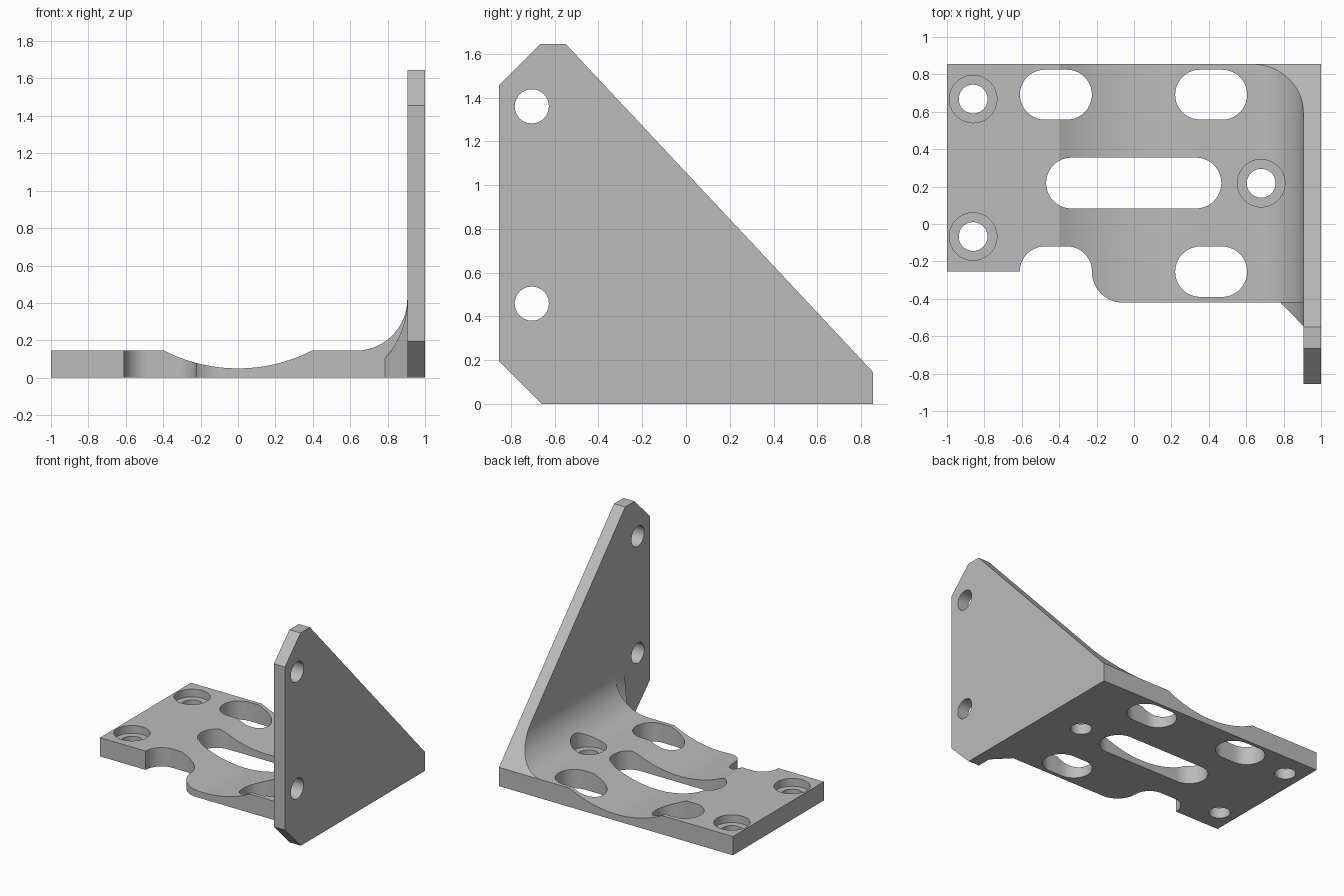
import bpy, bmesh
from math import radians, cos, sin, sqrt, asin, degrees
from mathutils import Vector

cube = bpy.data.objects.get("Cube")
if cube:
    bpy.data.objects.remove(cube)

grey = bpy.data.materials.new("plain grey")
grey.use_nodes = True
grey.diffuse_color = (0.5, 0.5, 0.5, 1)
grey.node_tree.nodes["Principled BSDF"].inputs["Base Color"].default_value = (0.5, 0.5, 0.5, 1)


def arc(cx, cy, r, a0, a1, n=20):
    """Points on a circular arc, angles in degrees."""
    angles = [radians(a0 + (a1 - a0) * i / n) for i in range(n + 1)]
    return [(cx + r * cos(a), cy + r * sin(a)) for a in angles]


def prism(name, outline, axis, lo, hi):
    """Extrude a 2D outline along an axis."""
    place = {"x": lambda p, q, d: (d, p, q),
             "y": lambda p, q, d: (p, d, q),
             "z": lambda p, q, d: (p, q, d)}[axis]
    bm = bmesh.new()
    face = bm.faces.new([bm.verts.new(place(p, q, lo)) for p, q in outline])
    grown = bmesh.ops.extrude_face_region(bm, geom=[face])["geom"]
    moved = [v for v in grown if isinstance(v, bmesh.types.BMVert)]
    bmesh.ops.translate(bm, verts=moved, vec=Vector(place(0, 0, hi - lo)))
    bmesh.ops.recalc_face_normals(bm, faces=bm.faces)
    mesh = bpy.data.meshes.new(name)
    bm.to_mesh(mesh)
    bm.free()
    mesh.materials.append(grey)
    obj = bpy.data.objects.new(name, mesh)
    bpy.context.collection.objects.link(obj)
    return obj


def combine(target, other, operation):
    """Apply a boolean and discard the second solid."""
    mod = target.modifiers.new("boolean", "BOOLEAN")
    mod.operation, mod.object, mod.solver = operation, other, "EXACT"
    bpy.context.view_layer.objects.active = target
    bpy.ops.object.modifier_apply(modifier=mod.name)
    bpy.data.objects.remove(other)


def cut(target, outline, axis, lo, hi):
    combine(target, prism("cutter", outline, axis, lo, hi), "DIFFERENCE")


def circle(cx, cy, r):
    return arc(cx, cy, r, 0, 360, 48)[:-1]


def slot(x0, x1, y0, y1):
    r, cy = (y1 - y0) / 2, (y0 + y1) / 2
    return arc(x1 - r, cy, r, -90, 90) + arc(x0 + r, cy, r, 90, 270)


FRONT, BACK, TOP, WALL = -0.42, 0.855, 0.145, 0.905

# Base plate with a shallow dip and a fillet rising to the wall
half, depth = 0.395, 0.095
R = (half ** 2 + depth ** 2) / (2 * depth)
spread = degrees(asin(half / R))
profile = [(-1, 0), (-1, TOP)]
profile += arc(0, TOP - depth + R, R, 270 - spread, 270 + spread, 40)
profile += arc(WALL - 0.275, TOP + 0.275, 0.275, 270, 360, 32)
profile += [(0.95, TOP + 0.275), (0.95, 0)]
bracket = prism("angle_bracket", profile, "y", FRONT, BACK)

# Fillet trimmed to the slope of the wall
run, rise = 1.405, 1.5
slope = [(BACK + 0.045, TOP - 0.045 * rise / run), (BACK + 0.045, 1),
         (BACK - (1 - TOP) * run / rise, 1)]
cut(bracket, slope, "x", 0.5, 1.1)

# Stepped, rounded notch at the front edge
notch = [(-1.1, -0.255), (-0.61, -0.255)]
notch += arc(-0.4775, -0.2525, 0.1325, 180, 90)
notch += arc(-0.3575, -0.2525, 0.1325, 90, 0)
notch += arc(-0.06, -0.255, 0.165, 180, 270)[1:]
notch += [(-0.06, -0.6), (-1.1, -0.6)]
cut(bracket, notch, "z", -0.1, 0.6)

# Adjustment slots
for bounds in [(-0.61, -0.225, 0.558, 0.825), (0.22, 0.605, 0.558, 0.825),
               (-0.47, 0.467, 0.083, 0.355), (0.22, 0.605, -0.39, -0.12)]:
    cut(bracket, slot(*bounds), "z", -0.1, 0.6)

# Counterbored screw holes
for x, y in [(-0.86, 0.668), (-0.86, -0.067), (0.68, 0.218)]:
    cut(bracket, circle(x, y, 0.077), "z", -0.1, 0.6)
    cut(bracket, circle(x, y, 0.127), "z", 0.085, 0.6)

# Small curved gusset ahead of the plate
r = 0.473
gusset = prism("gusset", [(0.785, 0)] + arc(WALL - r, 0.418, r, -41.7, 0)
               + [(0.95, 0.418), (0.95, 0)], "y", -0.7, -0.3)
corner = [(0.7, -0.335), (0.7, -0.8), (1, -0.8), (1, -0.545), (WALL, -0.545)]
cut(gusset, corner, "z", -0.1, 0.6)
combine(bracket, gusset, "UNION")

# Upright wall with clipped corners
wall = prism("side_wall", [(-0.66, 0), (BACK, 0), (BACK, TOP), (BACK - run, TOP + rise),
                           (-0.665, TOP + rise), (-0.855, 1.455), (-0.855, 0.195)],
             "x", WALL, 1)
for z in (1.36, 0.458):
    cut(wall, circle(-0.705, z, 0.078), "x", 0.8, 1.1)
combine(bracket, wall, "UNION")

bpy.ops.object.select_all(action="DESELECT")
bracket.select_set(True)
bpy.context.view_layer.objects.active = bracket
bpy.ops.object.shade_smooth_by_angle(angle=radians(20))
